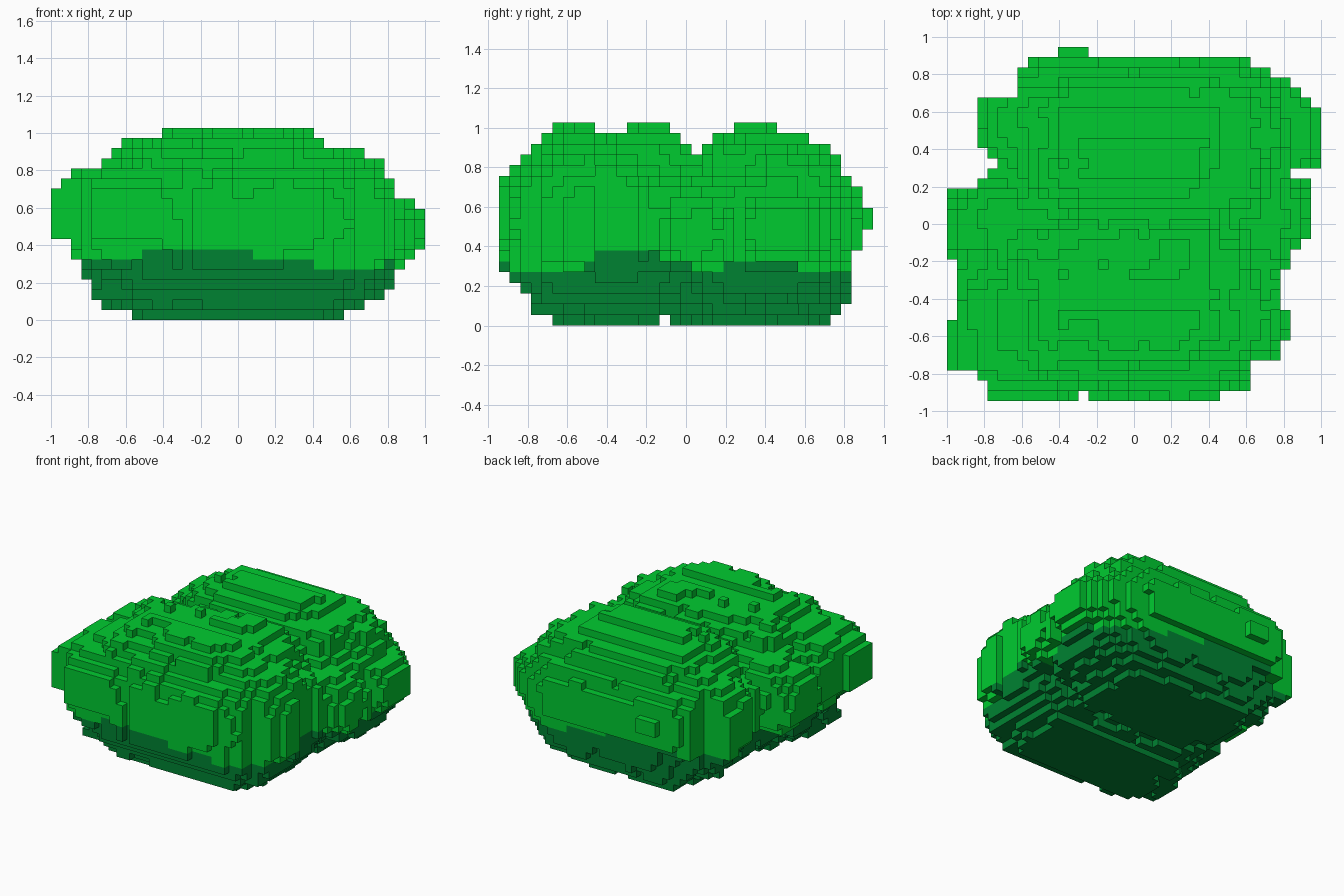
import bpy
from mathutils import Vector, noise

if "Cube" in bpy.data.objects:
    bpy.data.objects.remove(bpy.data.objects["Cube"])

S = 2 / 37                       # voxel size
NX, NY, NZ = 37, 35, 19


def runs(*steps):
    """Expand (count, low, high) steps into one extent per row."""
    return [(lo, hi) for n, lo, hi in steps for _ in range(n)]


# Outline profiles in voxels: x by height, y by height, x by depth
FRONT = runs((1, 6, 29), (1, 4, 32), (2, 4, 34), (1, 3, 34), (1, 3, 36),
             (1, 2, 36), (1, 2, 37), (3, 0, 37), (1, 0, 36), (1, 0, 34),
             (1, 1, 34), (2, 1, 33), (1, 4, 31), (1, 4, 27), (1, 9, 26))
SIDE = runs((1, 5, 31), (1, 3, 32), (1, 3, 33), (1, 2, 33), (1, 1, 33),
            (2, 0, 33), (2, 0, 34), (2, 0, 35), (2, 0, 34), (1, 0, 33),
            (1, 0, 32), (1, 2, 32), (1, 3, 31), (1, 4, 29), (1, 5, 26))
TOP = runs((1, 4, 28), (1, 4, 30), (1, 3, 30), (1, 0, 30), (2, 0, 33),
           (2, 0, 34), (1, 1, 34), (4, 1, 33), (1, 1, 34), (7, 0, 36),
           (1, 3, 36), (1, 4, 34), (1, 5, 37), (1, 4, 37), (5, 3, 37),
           (1, 7, 36), (1, 7, 34), (1, 7, 33), (1, 7, 31), (1, 11, 14))
# Valley and groove seen in the side outline: height -> skipped depth rows
GAPS = {0: [15], 16: [18], 17: [17, 18, 19],
        18: [9, 10, 11, 16, 17, 18, 19, 20, 21]}

# Two main lobes, then smaller bulges: centre xyz, radius xyz
LOBES = [(-0.02, -0.38, 0.47, 0.86, 0.57, 0.56),
         (0.08, 0.40, 0.47, 0.82, 0.49, 0.56),
         (-0.58, -0.54, 0.56, 0.45, 0.42, 0.28),
         (0.22, -0.55, 0.56, 0.42, 0.41, 0.32),
         (-0.66, 0.00, 0.56, 0.37, 0.22, 0.26),
         (0.60, 0.02, 0.48, 0.36, 0.18, 0.24),
         (0.62, 0.48, 0.48, 0.40, 0.26, 0.24),
         (0.55, -0.55, 0.48, 0.30, 0.25, 0.28),
         (-0.50, 0.52, 0.52, 0.36, 0.34, 0.30),
         (-0.33, 0.62, 0.54, 0.28, 0.34, 0.26),
         (0.35, 0.58, 0.54, 0.38, 0.32, 0.30)]


def centre(i, j, k):
    return Vector((-1 + (i + .5) * S, (j + .5 - NY / 2) * S, (k + .5) * S))


def inside(p, lobe, limit):
    """Rounded lobe: squarish in plan, elliptical in height."""
    dx, dy, dz = (abs(p[a] - lobe[a]) / lobe[a + 3] for a in range(3))
    plan = (dx ** 3 + dy ** 3) ** (1 / 3)
    return plan ** 2.2 + dz ** 2 < limit


def solid(i, j, k):
    """A voxel is filled if it is inside a lobe and inside all outlines."""
    if not (FRONT[k][0] <= i < FRONT[k][1] and SIDE[k][0] <= j < SIDE[k][1]
            and TOP[j][0] <= i < TOP[j][1]) or j in GAPS.get(k, []):
        return False
    if j == 0 and i == 13:
        return False
    p = centre(i, j, k)
    limit = 1.03 + 0.22 * noise.noise(p * 4.5) + 0.12 * noise.noise(p * 9)
    return any(inside(p, lobe, limit) for lobe in LOBES)


def shaded(i, j, k):
    """Dark underside: its upper edge wavers between 5 and 7 voxels."""
    p = centre(i, j, k)
    top = 6
    if p.x > 0.38 and (p.y < -0.5 or 0 < p.y < 0.18 or p.y > 0.55):
        top = 5
    elif -0.52 < p.x < 0.08 or (p.x > 0.6 and abs(p.y + 0.3) < 0.15):
        top = 7
    return k < top


DIRS = [(1, 0, 0), (-1, 0, 0), (0, 1, 0), (0, -1, 0), (0, 0, 1), (0, 0, -1)]


def voxel_object(name, cells, filled, colour):
    """Mesh the outward faces of the given cells."""
    ids, faces = {}, []
    for c in cells:
        for d in DIRS:
            if tuple(a + b for a, b in zip(c, d)) in filled:
                continue
            ax = [abs(v) for v in d].index(1)
            u, v = (ax + 1) % 3, (ax + 2) % 3
            quad = []
            for du, dv in ((0, 0), (1, 0), (1, 1), (0, 1)):
                q = list(c)
                q[ax] += d[ax] > 0
                q[u] += du
                q[v] += dv
                quad.append(ids.setdefault(tuple(q), len(ids)))
            faces.append(quad if d[ax] > 0 else quad[::-1])
    verts = [(-1 + i * S, (j - NY / 2) * S, k * S) for i, j, k in ids]
    mesh = bpy.data.meshes.new(name)
    mesh.from_pydata(verts, [], faces)
    mat = bpy.data.materials.new(name + "_green")
    mat.diffuse_color = colour
    mat.use_nodes = True
    mat.node_tree.nodes["Principled BSDF"].inputs["Base Color"].default_value = mat.diffuse_color
    mesh.materials.append(mat)
    bpy.context.collection.objects.link(bpy.data.objects.new(name, mesh))


filled = {(i, j, k) for i in range(NX) for j in range(NY) for k in range(NZ)
          if solid(i, j, k)}
base = {c for c in filled if shaded(*c)}

# Bright leaves on top, dark leaves underneath
voxel_object("upper_foliage", sorted(filled - base), filled, (0.0, 0.60, 0.03, 1))
voxel_object("lower_foliage", sorted(base), filled, (0.0, 0.225, 0.032, 1))
